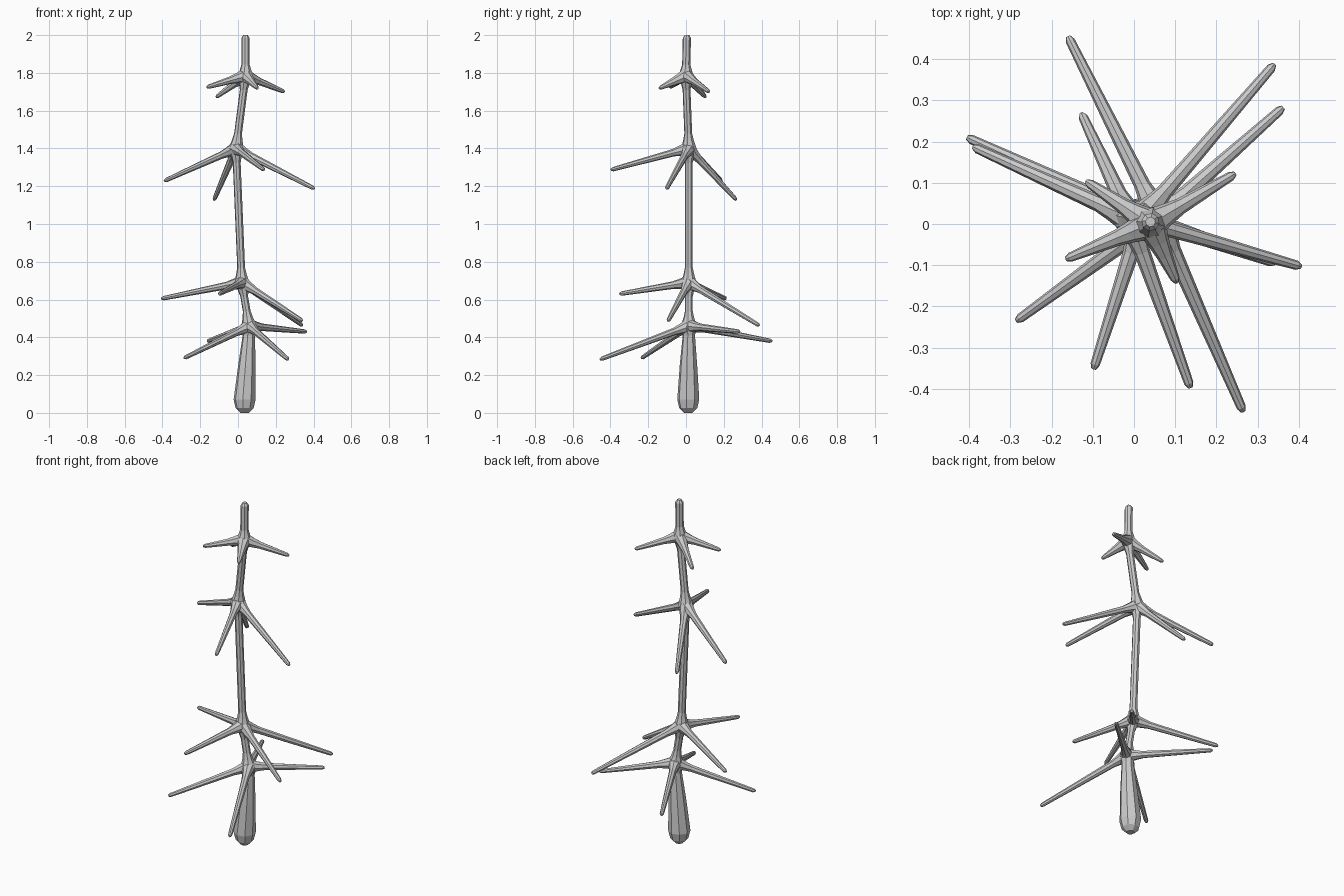
import bpy, bmesh, math
from mathutils import Vector

if "Cube" in bpy.data.objects:
    bpy.data.objects.remove(bpy.data.objects["Cube"])

SIDES = 8


def loft(bm, rings):
    """Eight-sided capped tube through (centre, radius) rings."""
    axis = (rings[-1][0] - rings[0][0]).normalized()
    q = axis.to_track_quat('Z', 'Y')
    loops = []
    for c, r in rings:
        loops.append([bm.verts.new(c + q @ Vector((
            r * math.cos(2 * math.pi * i / SIDES),
            r * math.sin(2 * math.pi * i / SIDES), 0))) for i in range(SIDES)])
    for a, b in zip(loops, loops[1:]):
        for i in range(SIDES):
            j = (i + 1) % SIDES
            bm.faces.new((a[i], a[j], b[j], b[i]))
    bm.faces.new(loops[0][::-1])
    bm.faces.new(loops[-1])


def finish(bm, name):
    bmesh.ops.recalc_face_normals(bm, faces=bm.faces)
    me = bpy.data.meshes.new(name)
    bm.to_mesh(me)
    bm.free()
    ob = bpy.data.objects.new(name, me)
    bpy.context.collection.objects.link(ob)


# Each tier: hub centre and its four branch tips
tiers = [
    ((0.06, 0.015, 0.46), [(-0.16, 0.455, 0.38), (-0.285, -0.235, 0.29),
                           (0.265, -0.455, 0.283), (0.362, 0.283, 0.43)]),
    ((0.02, 0.015, 0.69), [(-0.405, 0.21, 0.605), (-0.098, -0.352, 0.63),
                           (0.342, -0.095, 0.487), (0.34, 0.387, 0.463)]),
    ((-0.01, 0.015, 1.40), [(-0.39, 0.187, 1.228), (-0.127, 0.267, 1.127),
                            (0.137, -0.397, 1.287), (0.405, -0.103, 1.187)]),
    ((0.04, 0.0, 1.785), [(0.245, 0.122, 1.70), (-0.165, -0.085, 1.724),
                          (-0.115, 0.103, 1.672), (0.104, -0.142, 1.718)]),
]
hubs = [Vector(h) for h, _ in tiers]

# Trunk: thick foot, then a thin stem that flares at every hub
bm = bmesh.new()
V = Vector
rings = [(V((0.035, 0.012, 0.0)), 0.022), (V((0.035, 0.012, 0.025)), 0.048),
         (V((0.035, 0.012, 0.07)), 0.059), (V((0.047, 0.013, 0.25)), 0.047),
         (V((0.057, 0.015, 0.41)), 0.033), (hubs[0], 0.043)]
for a, b in zip(hubs, hubs[1:]):
    d = (b - a).normalized()
    rings += [(a + d * 0.045, 0.028), (a + d * 0.08, 0.021),
              (b - d * 0.075, 0.021), (b - d * 0.035, 0.03), (b, 0.041)]
top = V((0.04, 0.005, 2.0))
d = (top - hubs[-1]).normalized()
rings += [(hubs[-1] + d * 0.035, 0.029), (hubs[-1] + d * 0.06, 0.022),
          (top - d * 0.015, 0.022), (top, 0.012)]
loft(bm, rings)
finish(bm, "trunk")

# Branches: tapering spokes, flared where they meet the hub
for n, (h, tips) in enumerate(tiers, 1):
    bm = bmesh.new()
    h = Vector(h)
    for t in tips:
        t = Vector(t)
        d = (t - h).normalized()
        loft(bm, [(h, 0.039), (h + d * 0.05, 0.027), (h + d * 0.09, 0.02),
                  (t - d * 0.012, 0.0115), (t, 0.006)])
    finish(bm, f"branch_tier_{n}")
